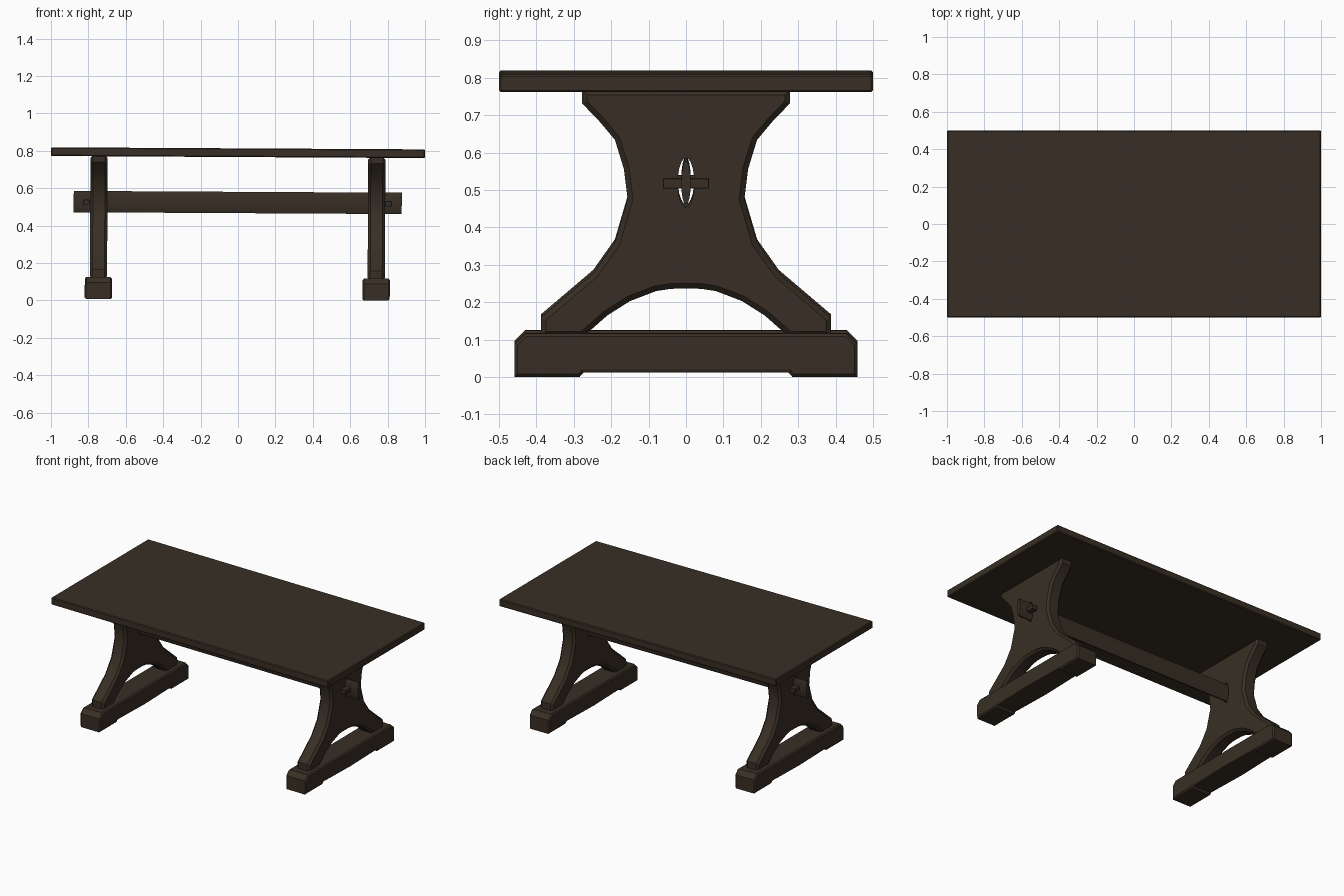
import bpy, bmesh, math
from mathutils import Matrix

if "Cube" in bpy.data.objects:
    bpy.data.objects.remove(bpy.data.objects["Cube"])

wood = bpy.data.materials.new("dark_brown_wood")
wood.diffuse_color = (0.040, 0.028, 0.018, 1)
wood.use_nodes = True
wood.node_tree.nodes["Principled BSDF"].inputs["Base Color"].default_value = wood.diffuse_color

# The whole table leans very slightly down towards +x
LEAN = Matrix.Translation((-0.0043, 0, 0)) @ Matrix.Rotation(0.0055, 4, 'Y')


def finish(name, bm):
    bmesh.ops.recalc_face_normals(bm, faces=bm.faces)
    me = bpy.data.meshes.new(name)
    bm.to_mesh(me)
    bm.free()
    me.transform(LEAN)
    me.materials.append(wood)
    ob = bpy.data.objects.new(name, me)
    bpy.context.collection.objects.link(ob)
    return ob


def activate(ob):
    bpy.ops.object.select_all(action='DESELECT')
    ob.select_set(True)
    bpy.context.view_layer.objects.active = ob


def smooth(ob, angle=30):
    activate(ob)
    bpy.ops.object.shade_smooth_by_angle(angle=math.radians(angle))


def slab(name, pts, x0, x1, bevel=0.0):
    """Extrude a (y, z) outline along x; bevel only the rims of both caps."""
    bm = bmesh.new()
    f = bm.faces.new([bm.verts.new((x0, y, z)) for y, z in pts])
    ext = bmesh.ops.extrude_face_region(bm, geom=[f])["geom"]
    for v in ext:
        if isinstance(v, bmesh.types.BMVert):
            v.co.x = x1
    if bevel:
        rims = [e for e in bm.edges if abs(e.verts[0].co.x - e.verts[1].co.x) < 1e-6]
        bmesh.ops.bevel(bm, geom=rims, offset=bevel, segments=1, affect='EDGES')
    return finish(name, bm)


def mirrored(half):
    """Close a half outline (y >= 0) with its mirror image."""
    return half + [(-y, z) for y, z in reversed(half) if y > 1e-6]


def oval(ry, rz, zc, n=20):
    return [(ry * math.cos(2 * math.pi * i / n), zc + rz * math.sin(2 * math.pi * i / n))
            for i in range(n)]


def box(name, lo, hi, bevel):
    bm = bmesh.new()
    bmesh.ops.create_cube(bm, size=1)
    for v in bm.verts:
        v.co = [(a + b) / 2 + c * (b - a) for a, b, c in zip(lo, hi, v.co)]
    bmesh.ops.bevel(bm, geom=bm.edges[:], offset=bevel, segments=1, affect='EDGES')
    return finish(name, bm)


# Table top
box("table_top", (-1, -0.5, 0.767), (1, 0.5, 0.8135), 0.005)

# Curved trestle outline, with arch underneath
LEG = mirrored([(0.278, 0.772), (0.278, 0.736), (0.23, 0.686), (0.19, 0.638), (0.166, 0.56),
                (0.156, 0.48), (0.19, 0.364), (0.248, 0.282), (0.388, 0.163),
                (0.388, 0.112), (0.275, 0.112), (0.21, 0.169), (0.15, 0.207),
                (0.08, 0.234), (0.04, 0.24), (0, 0.241)])
# Foot outline, with chamfered ends and shallow notch
FOOT = mirrored([(0.43, 0.121), (0.459, 0.092), (0.459, 0.004), (0.285, 0.004),
                 (0.274, 0.016), (0.0, 0.016)])

for side, s in (("left", -1), ("right", 1)):
    cx = s * 0.7425
    leg = slab(side + "_trestle", LEG, cx - 0.046, cx + 0.046, 0.014)
    # Oval slot for the stretcher
    cutter = slab("slot_cutter", oval(0.022, 0.066, 0.524), cx - 0.1, cx + 0.1)
    cutter.hide_render = True
    mod = leg.modifiers.new("slot", 'BOOLEAN')
    mod.operation = 'DIFFERENCE'
    mod.object = cutter
    mod.solver = 'EXACT'
    activate(leg)
    bpy.ops.object.modifier_apply(modifier="slot")
    bpy.data.objects.remove(cutter)
    smooth(leg)
    slab(side + "_foot", FOOT, cx - 0.073, cx + 0.073, 0.008)
    # Locking key through the stretcher end
    kx = s * 0.807
    box(side + "_key", (kx - 0.019, -0.062, 0.508), (kx + 0.017, 0.062, 0.536), 0.002)

# Long thin stretcher, rounded in section
half = [(0.004, 0.581), (0.009, 0.566), (0.012, 0.545), (0.013, 0.524),
        (0.012, 0.503), (0.009, 0.482), (0.004, 0.467)]
smooth(slab("stretcher", mirrored(half), -0.877, 0.877), 40)
